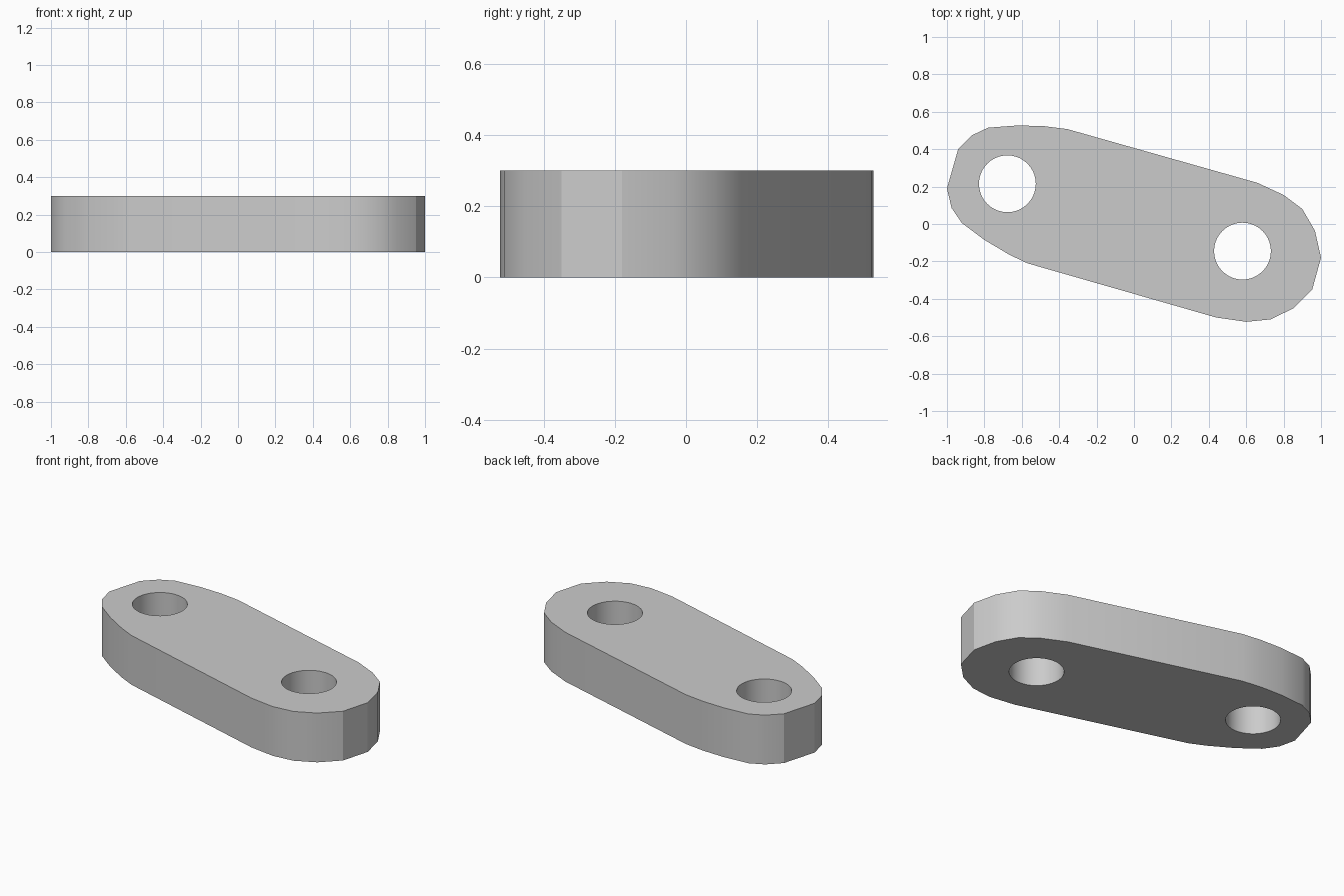
import bpy, bmesh, math

if "Cube" in bpy.data.objects:
    bpy.data.objects.remove(bpy.data.objects["Cube"])

HEIGHT = 0.3
# outer outline of the link, clockwise from the left tip
OUTLINE = [(-1, 0.19), (-0.94, 0.40), (-0.865, 0.475), (-0.78, 0.515), (-0.62, 0.527),
           (-0.48, 0.523), (-0.355, 0.507), (0.66, 0.22), (0.80, 0.155), (0.90, 0.08),
           (0.967, -0.035), (1, -0.18), (0.953, -0.35), (0.85, -0.452), (0.73, -0.51),
           (0.60, -0.523), (0.44, -0.50), (-0.57, -0.21), (-0.665, -0.165),
           (-0.80, -0.085), (-0.92, 0.005), (-0.975, 0.085)]
HOLES = [(-0.677, 0.215), (0.58, -0.145)]
HOLE_RADIUS = 0.152
HOLE_SIDES = 40


def add_loop(bm, points):
    verts = [bm.verts.new((x, y, 0)) for x, y in points]
    return [bm.edges.new((v, verts[i - 1])) for i, v in enumerate(verts)]


# flat plate with two pin holes
bm = bmesh.new()
edges = add_loop(bm, OUTLINE)
for cx, cy in HOLES:
    edges += add_loop(bm, [(cx + HOLE_RADIUS * math.cos(math.tau * i / HOLE_SIDES),
                            cy + HOLE_RADIUS * math.sin(math.tau * i / HOLE_SIDES))
                           for i in range(HOLE_SIDES)])
bmesh.ops.triangle_fill(bm, edges=edges, use_beauty=True, normal=(0, 0, 1))

# thicken the plate upward
top = bmesh.ops.extrude_face_region(bm, geom=bm.faces[:], use_keep_orig=True)
bmesh.ops.translate(bm, vec=(0, 0, HEIGHT),
                    verts=[g for g in top["geom"] if isinstance(g, bmesh.types.BMVert)])
bmesh.ops.recalc_face_normals(bm, faces=bm.faces[:])

mesh = bpy.data.meshes.new("link_plate")
bm.to_mesh(mesh)
bm.free()
plate = bpy.data.objects.new("link_plate", mesh)
bpy.context.collection.objects.link(plate)

# plain grey material
grey = bpy.data.materials.new("light grey")
grey.diffuse_color = (0.6, 0.6, 0.6, 1)
grey.use_nodes = True
grey.node_tree.nodes["Principled BSDF"].inputs["Base Color"].default_value = grey.diffuse_color
mesh.materials.append(grey)

# smooth walls, sharp rims
bpy.context.view_layer.objects.active = plate
plate.select_set(True)
bpy.ops.object.shade_smooth_by_angle(angle=math.radians(28))
